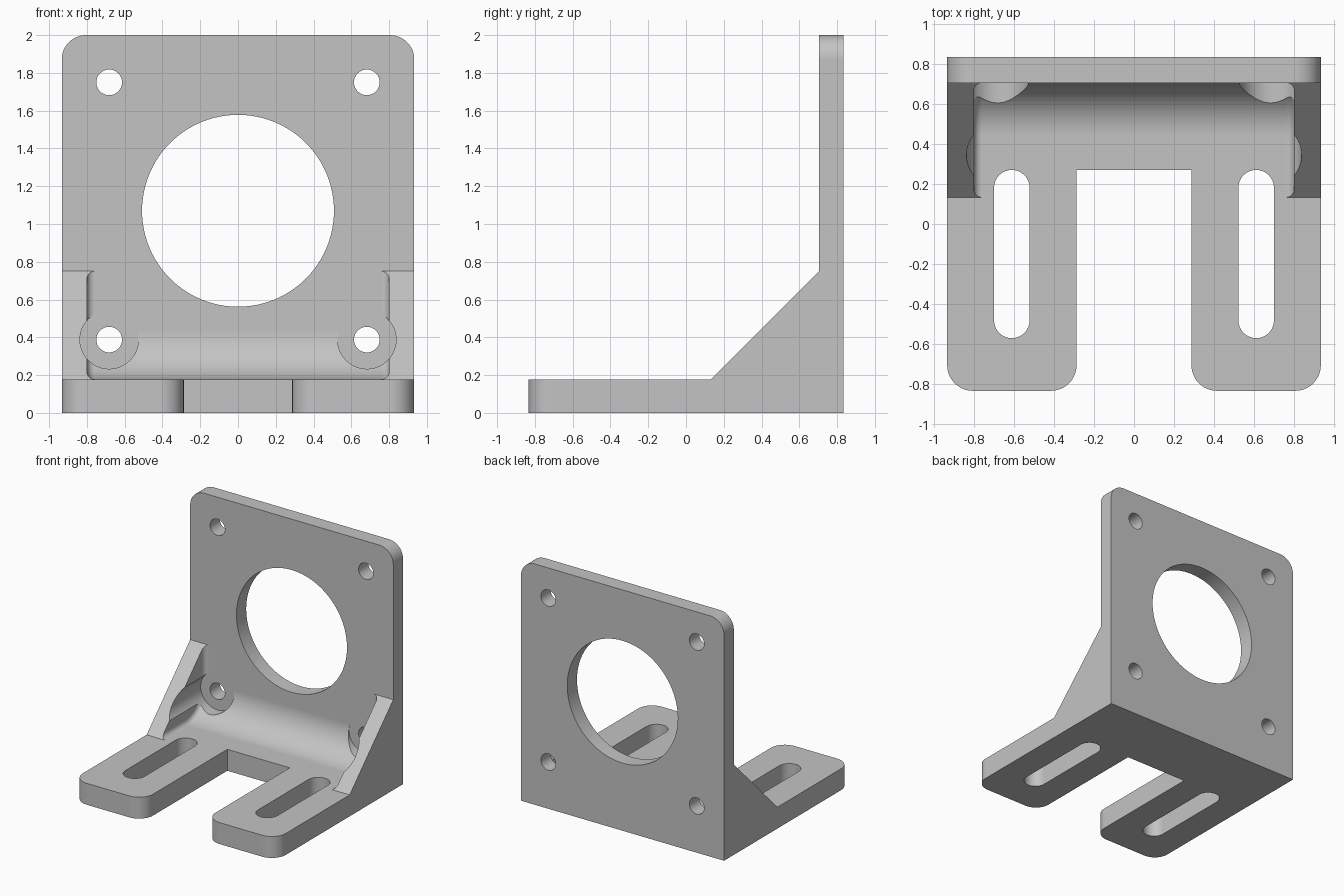
import bpy, bmesh
from math import sin, cos, pi, radians
from mathutils import Vector

if "Cube" in bpy.data.objects:
    bpy.data.objects.remove(bpy.data.objects["Cube"])

# Main sizes
HALF_W, DEPTH, TOP = 0.933, 0.833, 2.0
FLOOR, PLATE = 0.178, 0.705          # top of foot, front of upright
WALL_X, FILLET, BLEND = 0.8, 0.26, 0.04
HOLE_X, LOW_Z, HIGH_Z = 0.682, 0.388, 1.75


def make_object(name, bm):
    bmesh.ops.recalc_face_normals(bm, faces=bm.faces[:])
    mesh = bpy.data.meshes.new(name)
    bm.to_mesh(mesh)
    bm.free()
    obj = bpy.data.objects.new(name, mesh)
    bpy.context.collection.objects.link(obj)
    return obj


def loft(name, rings):
    """Closed solid through matching rings of points."""
    bm = bmesh.new()
    loops = [[bm.verts.new(p) for p in ring] for ring in rings]
    for a, b in zip(loops, loops[1:]):
        for i in range(len(a)):
            j = (i + 1) % len(a)
            bm.faces.new((a[i], a[j], b[j], b[i]))
    bm.faces.new(loops[0])
    bm.faces.new(loops[-1])
    return make_object(name, bm)


def arc(cx, cy, r, start, end, n):
    return [(cx + r * cos(start + (end - start) * i / n),
             cy + r * sin(start + (end - start) * i / n)) for i in range(n + 1)]


def cut(target, cutter):
    cutter.hide_render = True
    mod = target.modifiers.new("cut", 'BOOLEAN')
    mod.operation, mod.solver, mod.object = 'DIFFERENCE', 'EXACT', cutter
    bpy.context.view_layer.objects.active = target
    bpy.ops.object.modifier_apply(modifier=mod.name)
    bpy.data.objects.remove(cutter)


def round_hole(x, z, r, y0, y1, n):
    circle = arc(x, z, r, 0, 2 * pi, n)[:-1]
    cut(bracket, loft("hole_cutter", [[(u, y, v) for u, v in circle] for y in (y0, y1)]))


def floor_hole(outline):
    cut(bracket, loft("floor_cutter", [[(u, v, z) for u, v in outline] for z in (-0.1, 0.3)]))


# Bracket body: side profile with sloping gussets
side = [(-DEPTH, 0), (DEPTH, 0), (DEPTH, TOP), (PLATE, TOP),
        (PLATE, 0.75), (0.133, FLOOR), (-DEPTH, FLOOR)]
bracket = loft("mounting_bracket", [[(x, y, z) for y, z in side] for x in (-HALF_W, HALF_W)])

# Gap between the two feet
floor_hole([(-0.287, -1), (0.287, -1), (0.287, 0.27), (-0.287, 0.27)])

# Rounded foot tips and upper plate corners
bm = bmesh.new()
bm.from_mesh(bracket.data)
corners = []
for e in bm.edges:
    a, b = (v.co for v in e.verts)
    d = b - a
    foot_tip = abs(d.z) > 0.1 and max(a.y, b.y) < -0.8
    plate_top = abs(d.y) > 0.1 and min(a.z, b.z) > TOP - 0.01
    if foot_tip or plate_top:
        corners.append(e)
bmesh.ops.bevel(bm, geom=corners, offset=0.128, segments=12, profile=0.5, affect='EDGES')
bm.to_mesh(bracket.data)
bm.free()


# Pocket between the gussets, with a large rear fillet and small side blends
def pocket_ring(x, inset):
    curve = arc(PLATE - FILLET, FLOOR + FILLET, FILLET - inset, -pi / 2, 0, 20)
    curve[0] = (PLATE - FILLET, FLOOR + inset)
    curve[-1] = (PLATE - inset, FLOOR + FILLET)
    pts = [(-0.1, FLOOR + inset)] + curve + [(PLATE - inset, 1.0), (-0.1, 1.0)]
    return [(x, y, z) for y, z in pts]


steps = [i / 6 * pi / 2 for i in range(7)]
half = [(WALL_X - BLEND + BLEND * sin(a), BLEND * (1 - cos(a))) for a in steps]
rings = [pocket_ring(-x, d) for x, d in reversed(half)] + [pocket_ring(x, d) for x, d in half]
cut(bracket, loft("pocket_cutter", rings))

# Large central opening, screw holes and clearance for the lower screw heads
round_hole(0, 1.07, 0.508, 0.5, 1, 96)
for s in (-1, 1):
    round_hole(s * HOLE_X, LOW_Z, 0.155, -0.1, PLATE, 48)
    for z in (LOW_Z, HIGH_Z):
        round_hole(s * HOLE_X, z, 0.068, 0.6, 1, 32)
    # Adjustment slot in each foot
    cx, r = s * 0.61, 0.089
    floor_hole(arc(cx, 0.181, r, 0, pi, 16) + arc(cx, -0.481, r, pi, 2 * pi, 16))

# Material
grey = bpy.data.materials.new("plain_grey")
grey.use_nodes = True
colour = (0.55, 0.55, 0.55, 1)
grey.diffuse_color = colour
grey.node_tree.nodes["Principled BSDF"].inputs["Base Color"].default_value = colour
bracket.data.materials.clear()
bracket.data.materials.append(grey)

# Smooth curved faces, keep hard edges
bpy.ops.object.select_all(action='DESELECT')
bracket.select_set(True)
bpy.context.view_layer.objects.active = bracket
bpy.ops.object.shade_smooth_by_angle(angle=radians(25))
weighted = bracket.modifiers.new("weighted_normals", 'WEIGHTED_NORMAL')
weighted.keep_sharp = True
